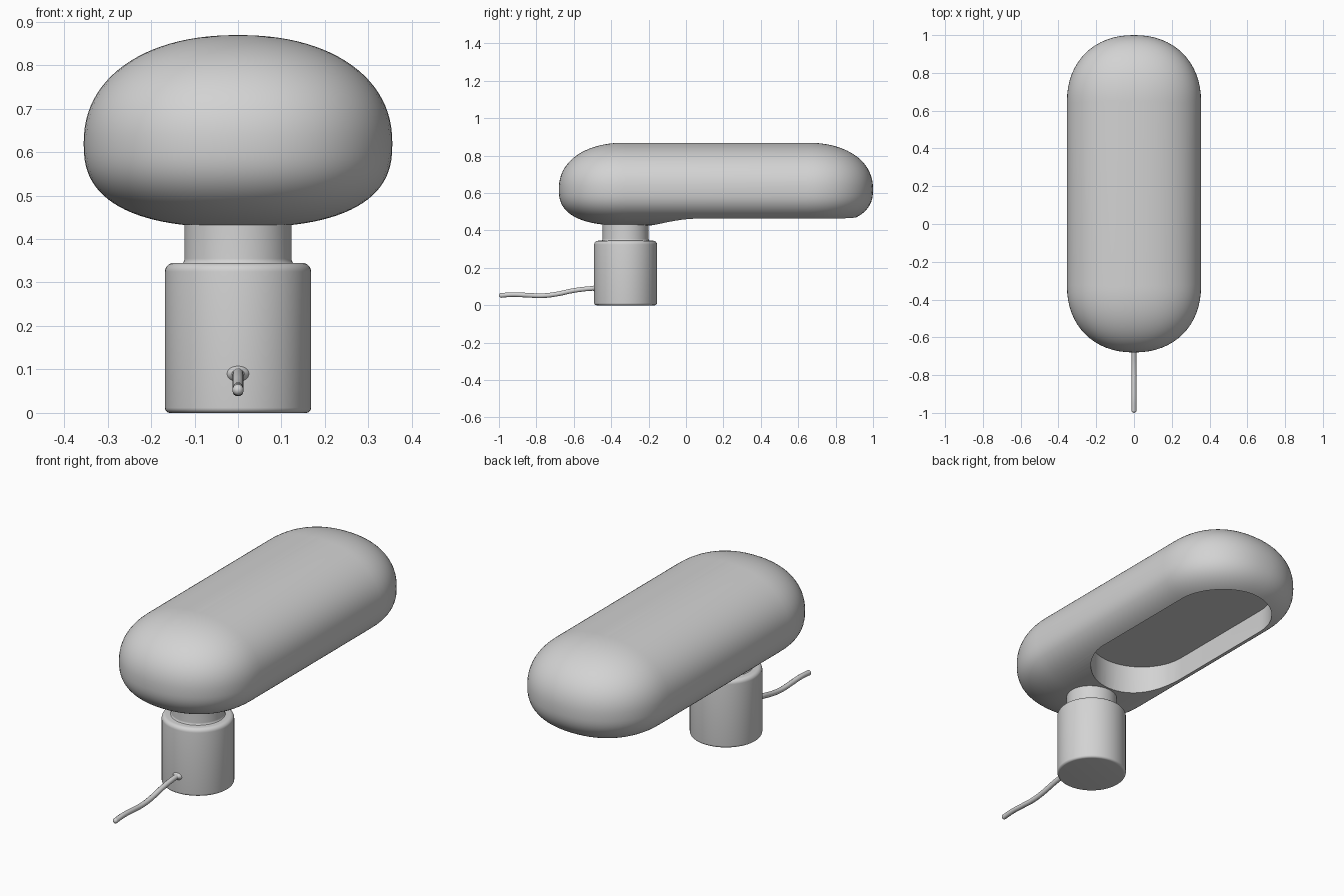
import bpy, bmesh, math

cube = bpy.data.objects.get("Cube")
if cube:
    bpy.data.objects.remove(cube, do_unlink=True)

BASE_Y = -0.323             # axis of the base
REAR_Y, FRONT_Y = 0.645, -0.325  # centres of the shade's rounded ends

grey = bpy.data.materials.new("soft grey")
grey.use_nodes = True
grey.diffuse_color = (0.65, 0.65, 0.65, 1)
grey.node_tree.nodes["Principled BSDF"].inputs["Base Color"].default_value = (0.65, 0.65, 0.65, 1)


def power(value, n):
    """Signed power, used for superellipse curves."""
    return math.copysign(abs(value) ** (2 / n), value)


def capsule_outline(r, y0, y1, n=2.0, steps=32):
    """Points of a long rounded outline running along y."""
    pts = []
    for start, cy in ((0, y1), (math.pi, y0)):
        for i in range(steps + 1):
            a = start + math.pi * i / steps
            pts.append((r * power(math.cos(a), n), cy + r * power(math.sin(a), n)))
    return pts


def loft(name, rings):
    """Closed mesh through rings with equal point counts, bottom to top."""
    bm = bmesh.new()
    loops = [[bm.verts.new(p) for p in ring] for ring in rings]
    count = len(loops[0])
    for low, high in zip(loops, loops[1:]):
        for i in range(count):
            j = (i + 1) % count
            bm.faces.new((low[i], low[j], high[j], high[i]))
    bm.faces.new(loops[0][::-1])
    bm.faces.new(loops[-1])
    bmesh.ops.recalc_face_normals(bm, faces=bm.faces)
    mesh = bpy.data.meshes.new(name)
    bm.to_mesh(mesh)
    bm.free()
    obj = bpy.data.objects.new(name, mesh)
    bpy.context.collection.objects.link(obj)
    mesh.materials.append(grey)
    return obj


def activate(obj):
    bpy.ops.object.select_all(action='DESELECT')
    obj.select_set(True)
    bpy.context.view_layer.objects.active = obj


def smooth(obj, degrees=35):
    activate(obj)
    bpy.ops.object.shade_smooth_by_angle(angle=math.radians(degrees))


def circle_ring(r, z, steps=64):
    angles = [2 * math.pi * i / steps for i in range(steps)]
    return [(r * math.cos(a), r * math.sin(a), z) for a in angles]


# Shade: soft capsule, fuller below its widest line than above
rings = []
for i in range(49):
    t = math.radians(-88 + 176 * i / 48)
    n, height = (2.55, 0.193) if t < 0 else (2.2, 0.249)
    width = 0.355 * power(math.cos(t), n)
    z = 0.62 + height * power(math.sin(t), n)
    rings.append([(x, y, z) for x, y in capsule_outline(width, FRONT_Y, REAR_Y, 2.18)])
shade = loft("lamp_shade", rings)

# Recess under the shade, starting just behind the neck
outline = capsule_outline(0.25, 0.06, 0.66)
cutter = loft("recess_cutter", [[(x, y, z) for x, y in outline] for z in (0.3, 0.58)])
cutter.hide_render = True
cut = shade.modifiers.new("recess", 'BOOLEAN')
cut.operation = 'DIFFERENCE'
cut.solver = 'EXACT'
cut.object = cutter
activate(shade)
bpy.ops.object.modifier_apply(modifier=cut.name)
bpy.data.objects.remove(cutter, do_unlink=True)
smooth(shade)


# Base and neck: turned profiles with rounded edges
def arc(cx, cz, r, a0, a1, steps=6):
    angles = [math.radians(a0 + (a1 - a0) * i / steps) for i in range(steps + 1)]
    return [(cx + r * math.cos(a), cz + r * math.sin(a)) for a in angles]


base_profile = arc(0.156, 0.012, 0.012, -90, 0) + arc(0.148, 0.325, 0.02, 0, 90)
neck_profile = arc(0.137, 0.355, 0.014, 225, 180) + [(0.123, 0.445)]
for name, profile in (("base", base_profile), ("neck", neck_profile)):
    part = loft(name, [circle_ring(r, z) for r, z in profile])
    part.location.y = BASE_Y
    smooth(part)

# Cable grommet blending out of the front of the base
grommet = loft("cable_grommet", [circle_ring(r, z, 24) for r, z in
                                 ((0.028, -0.02), (0.025, 0.002), (0.018, 0.006), (0.014, 0.014))])
grommet.rotation_euler.x = math.pi / 2
grommet.scale.y = 0.75
grommet.location = (0, -0.488, 0.09)
smooth(grommet, 60)

# Cable: a tube along a gentle wave, with a rounded tip
path = [(-0.46, 0.092), (-0.53, 0.088), (-0.61, 0.077), (-0.69, 0.06),
        (-0.77, 0.051), (-0.85, 0.054), (-0.93, 0.057), (-0.987, 0.053)]
curve = bpy.data.curves.new("cable", 'CURVE')
curve.dimensions = '3D'
curve.bevel_depth = 0.013
curve.bevel_resolution = 3
curve.resolution_u = 6
curve.use_fill_caps = True
spline = curve.splines.new('BEZIER')
spline.bezier_points.add(len(path) - 1)
for point, (y, z) in zip(spline.bezier_points, path):
    point.co = (0, y, z)
    point.handle_left_type = point.handle_right_type = 'AUTO'
cable = bpy.data.objects.new("cable", curve)
bpy.context.collection.objects.link(cable)
curve.materials.append(grey)
activate(cable)
bpy.ops.object.convert(target='MESH')
smooth(bpy.context.object, 60)

bpy.ops.mesh.primitive_uv_sphere_add(segments=16, ring_count=10, radius=0.013,
                                     location=(0, path[-1][0], path[-1][1]))
tip = bpy.context.object
tip.name = "cable_tip"
tip.data.materials.append(grey)
smooth(tip, 60)
